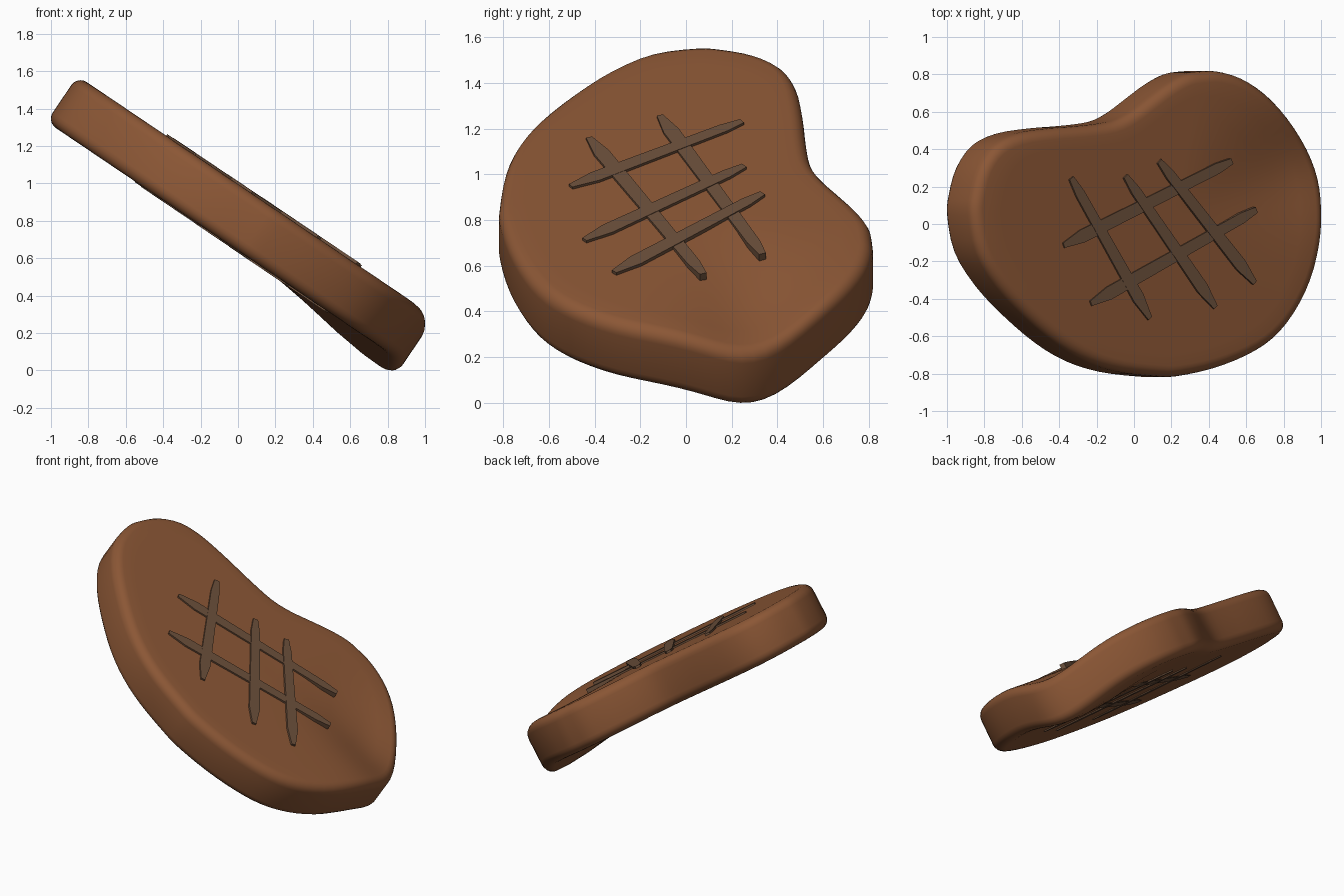
import bpy, bmesh, math
from mathutils import Vector

if "Cube" in bpy.data.objects:
    bpy.data.objects.remove(bpy.data.objects["Cube"])

TILT = math.radians(34)
C, S = math.cos(TILT), math.sin(TILT)
H, R, MID_Z = 0.148, 0.06, 0.82      # half thickness, edge radius, height at centre


def material(name, rgb):
    m = bpy.data.materials.new(name)
    m.diffuse_color = (*rgb, 1)
    m.use_nodes = True
    m.node_tree.nodes["Principled BSDF"].inputs["Base Color"].default_value = m.diffuse_color
    return m


def smooth(t):
    t = max(0, min(1, t))
    return t * t * (3 - 2 * t)


def to_world(u, y, n):
    """Slab coordinates (downslope, across, normal) to world."""
    return Vector((u * C + n * S, y, MID_Z - u * S + n * C))


def droop(u, y):
    return 0.105 * smooth((u * C - 0.2) / 0.62) * math.exp(-((y - 0.32) / 0.27) ** 2)


def make_object(name, bm, mat):
    bmesh.ops.recalc_face_normals(bm, faces=bm.faces)
    me = bpy.data.meshes.new(name)
    bm.to_mesh(me)
    bm.free()
    ob = bpy.data.objects.new(name, me)
    bpy.context.collection.objects.link(ob)
    me.materials.append(mat)
    return ob


# Outline seen from above: uphill part belongs to the lower rim, downhill part to the upper rim
uphill_back = [(-1, .05), (-.99, .17), (-.95, .31), (-.87, .425), (-.75, .487), (-.58, .515), (-.4, .53),
               (-.25, .552), (-.15, .6), (-.05, .675), (.05, .75), (.15, .805), (.24, .82)]
downhill = [(.45, .82), (.57, .785), (.7, .7), (.82, .57), (.92, .41), (.98, .25), (1, .08), (.99, -.1),
            (.94, -.3), (.85, -.48), (.74, -.61), (.6, -.7), (.42, -.77), (.23, -.81)]
uphill_front = [(0, -.81), (-.2, -.785), (-.37, -.73), (-.53, -.635), (-.7, -.49), (-.85, -.33), (-.96, -.15)]
SHIFT = 0.06
pts = [Vector(((x + SHIFT) / C, y)) for x, y in uphill_back]
pts += [Vector(((x - SHIFT) / C, y)) for x, y in downhill]
pts += [Vector(((x + SHIFT) / C, y)) for x, y in uphill_front]

# Catmull-Rom smoothing of the outline
outline, k = [], len(pts)
for i in range(k):
    a, b, c, d = (pts[(i + j) % k] for j in (-1, 0, 1, 2))
    for t in (0, 1 / 3, 2 / 3):
        outline.append(0.5 * (2 * b + (c - a) * t + (2 * a - 5 * b + 4 * c - d) * t * t
                              + (3 * b - a - 3 * c + d) * t ** 3))
N = len(outline)
inward = []
for i in range(N):
    t = (outline[(i + 1) % N] - outline[i - 1]).normalized()
    inward.append(Vector((t.y, -t.x)))

# Meat slab: rounded-edge rings plus inner rings on both faces
half = [(1, R - R * math.cos(a), H - R + R * math.sin(a))
        for a in (math.radians(d) for d in (0, 18, 36, 54, 72, 90))]
half += [(s, R, H) for s in (0.9, 0.75, 0.55, 0.35, 0.15)]
section = [(s, o, -n) for s, o, n in reversed(half)] + half
centre = Vector((0.08, 0.0))
bm = bmesh.new()
rings = []
for s, o, n in section:
    ring = []
    for p, w in zip(outline, inward):
        q = centre + (p + w * o - centre) * s
        v = to_world(q.x, q.y, n)
        v.z -= droop(q.x, q.y)
        ring.append(bm.verts.new(v))
    rings.append(ring)
for r0, r1 in zip(rings, rings[1:]):
    for i in range(N):
        j = (i + 1) % N
        bm.faces.new((r0[i], r0[j], r1[j], r1[i]))
bm.faces.new(rings[0])
bm.faces.new(rings[-1])
slab = make_object("meat_slab", bm, material("meat_brown", (0.26, 0.095, 0.036)))
for p in slab.data.polygons:
    p.use_smooth = True

# Grill marks: thin tapered strips, start and end as seen from above
marks = [((-.38, -.11), (.52, .34)), ((-.235, -.42), (.65, .08)),
         ((.08, -.50), (-.34, .25)), ((.43, -.44), (-.05, .26)), ((.64, -.31), (.13, .34))]
char = material("char_brown", (0.15, 0.08, 0.044))


def grill_mark(name, start, end, side, lift):
    a, b = (Vector(((x - H * S) / C, y)) for x, y in (start, end))
    d = (b - a).normalized()
    w = Vector((-d.y, d.x))
    length = (b - a).length
    stations = [(0, .014), (.13, .036), (length - .1, .029), (length, .016)]
    loop = [a + d * t + w * h for t, h in stations]
    loop += [a + d * t - w * h for t, h in reversed(stations)]
    bm = bmesh.new()
    low = [bm.verts.new(to_world(p.x, p.y, side * (H - 0.05))) for p in loop]
    high = [bm.verts.new(to_world(p.x, p.y, side * (H + lift))) for p in loop]
    bm.faces.new(low)
    bm.faces.new(high)
    for i in range(len(loop)):
        j = (i + 1) % len(loop)
        bm.faces.new((low[i], low[j], high[j], high[i]))
    make_object(name, bm, char)


for i, (start, end) in enumerate(marks):
    grill_mark(f"grill_mark_top_{i + 1}", start, end, 1, 0.010 + 0.001 * i)
    grill_mark(f"grill_mark_underside_{i + 1}", start, end, -1, 0.004 + 0.001 * i)

# Stand on the ground and centre
co = [v.co for v in slab.data.vertices]
lo = Vector([min(v[i] for v in co) for i in range(3)])
hi = Vector([max(v[i] for v in co) for i in range(3)])
shift = Vector((-(lo.x + hi.x) / 2, -(lo.y + hi.y) / 2, -lo.z))
print("bounds", lo, hi)
for ob in bpy.context.collection.objects:
    ob.location = shift
